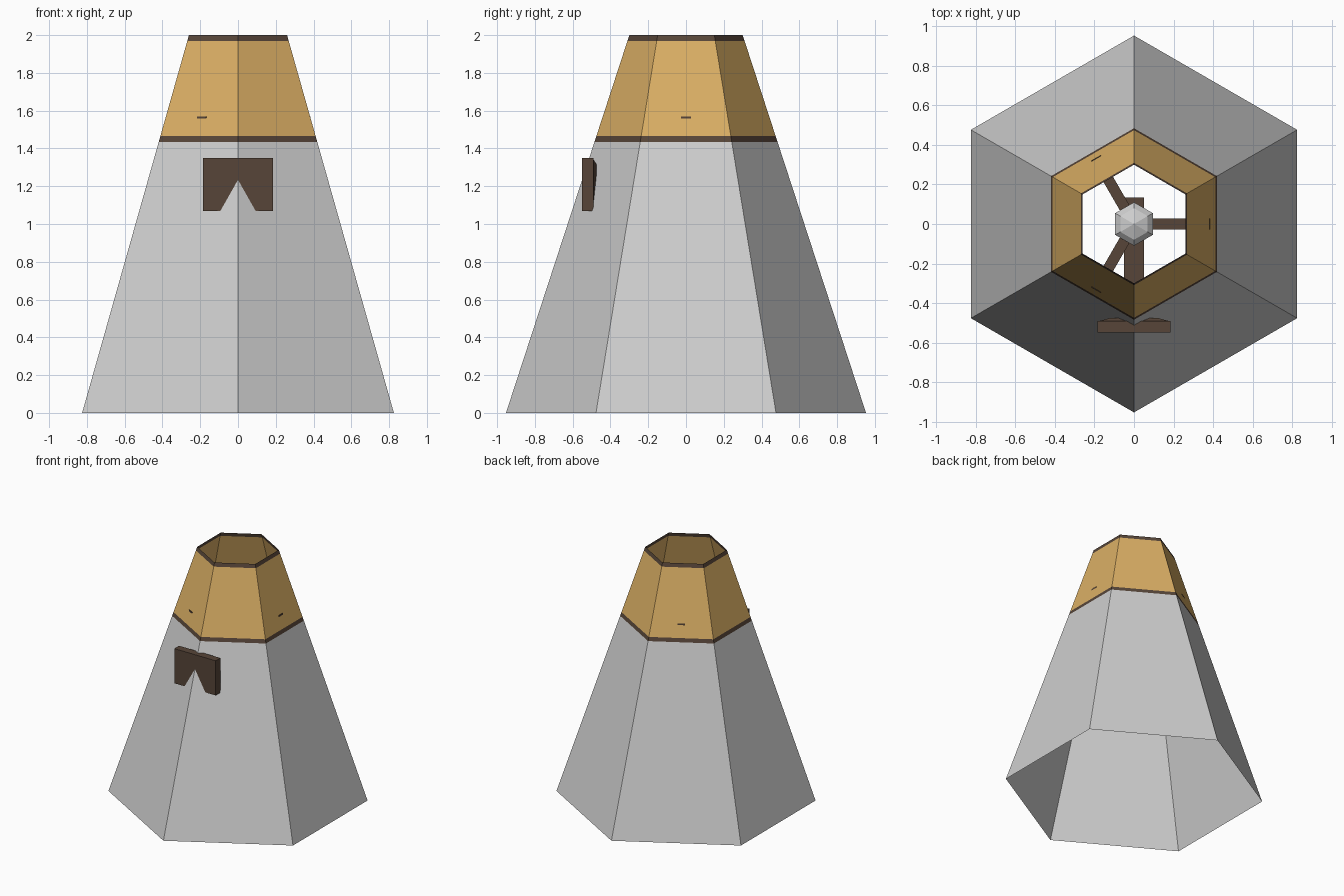
import bpy, bmesh, math
from mathutils import Matrix

if "Cube" in bpy.data.objects:
    bpy.data.objects.remove(bpy.data.objects["Cube"])


def material(name, rgb):
    m = bpy.data.materials.new(name)
    m.diffuse_color = (*rgb, 1)
    m.use_nodes = True
    m.node_tree.nodes["Principled BSDF"].inputs["Base Color"].default_value = m.diffuse_color
    return m


GREY = material("pale grey", (0.62, 0.62, 0.62))
GOLD = material("straw gold", (0.71, 0.43, 0.13))
BROWN = material("dark brown wood", (0.095, 0.06, 0.04))


def finish(name, bm, mats):
    me = bpy.data.meshes.new(name)
    bm.normal_update()
    bm.to_mesh(me)
    bm.free()
    for m in mats:
        me.materials.append(m)
    ob = bpy.data.objects.new(name, me)
    bpy.context.collection.objects.link(ob)
    return ob


def hex_loft(name, rings, mats, slots, cap_bottom=False):
    """Stack of six-sided rings (radius, z); a radius of 0 ends in a tip."""
    bm = bmesh.new()
    loops = []
    for r, z in rings:
        if r == 0:
            loops.append([bm.verts.new((0, 0, z))] * 6)
        else:
            loops.append([bm.verts.new((r * math.sin(k * math.pi / 3),
                                        -r * math.cos(k * math.pi / 3), z)) for k in range(6)])
    for a, b, slot in zip(loops, loops[1:], slots):
        for k in range(6):
            j = (k + 1) % 6
            corners = list(dict.fromkeys((a[k], a[j], b[j], b[k])))
            bm.faces.new(corners).material_index = slot
    if cap_bottom:
        bm.faces.new(loops[0][::-1])
    return finish(name, bm, mats)


def box(name, lo, hi, mat, angle=0):
    bm = bmesh.new()
    bmesh.ops.create_cube(bm, size=1)
    for v in bm.verts:
        v.co = [lo[i] + (v.co[i] + 0.5) * (hi[i] - lo[i]) for i in range(3)]
    bm.transform(Matrix.Rotation(angle, 4, 'Z'))
    return finish(name, bm, [mat])


# Tapering open tower shell with trim bands
def radius(z):
    return 0.953 - 0.3265 * z


hex_loft("tower_shell", [(radius(z), z) for z in (0, 1.435, 1.465, 1.97, 2.0)],
         [GREY, BROWN, GOLD], [0, 1, 2, 1])

# Front plate, pierced by the front corner of the tower
plate = box("front_plate", (-0.185, -0.55, 1.07), (0.185, -0.49, 1.35), BROWN)

# Shallow tapered backing behind the plate
bm = bmesh.new()
bmesh.ops.create_cube(bm, size=1)
for v in bm.verts:
    back = v.co.y > 0
    v.co = (v.co.x * (0.24 if back else 0.36), -0.475 if back else -0.492,
            1.21 + v.co.z * (0.22 if back else 0.27))
finish("plate_backing", bm, [BROWN])

# Inner axle running back from the plate
box("axle", (-0.05, -0.5, 1.16), (0.05, 0.135, 1.26), BROWN)

# Central shaft with chamfered pointed top
hex_loft("central_shaft", [(0.11, 1.15), (0.11, 1.6), (0.08, 1.63), (0, 1.66)],
         [GREY], [0, 0, 0], True)

# Three struts from shaft to shell
for k in range(3):
    box(f"strut_{k + 1}", (0.05, -0.0275, 1.515), (0.385, 0.0275, 1.57), BROWN, k * math.tau / 3)
